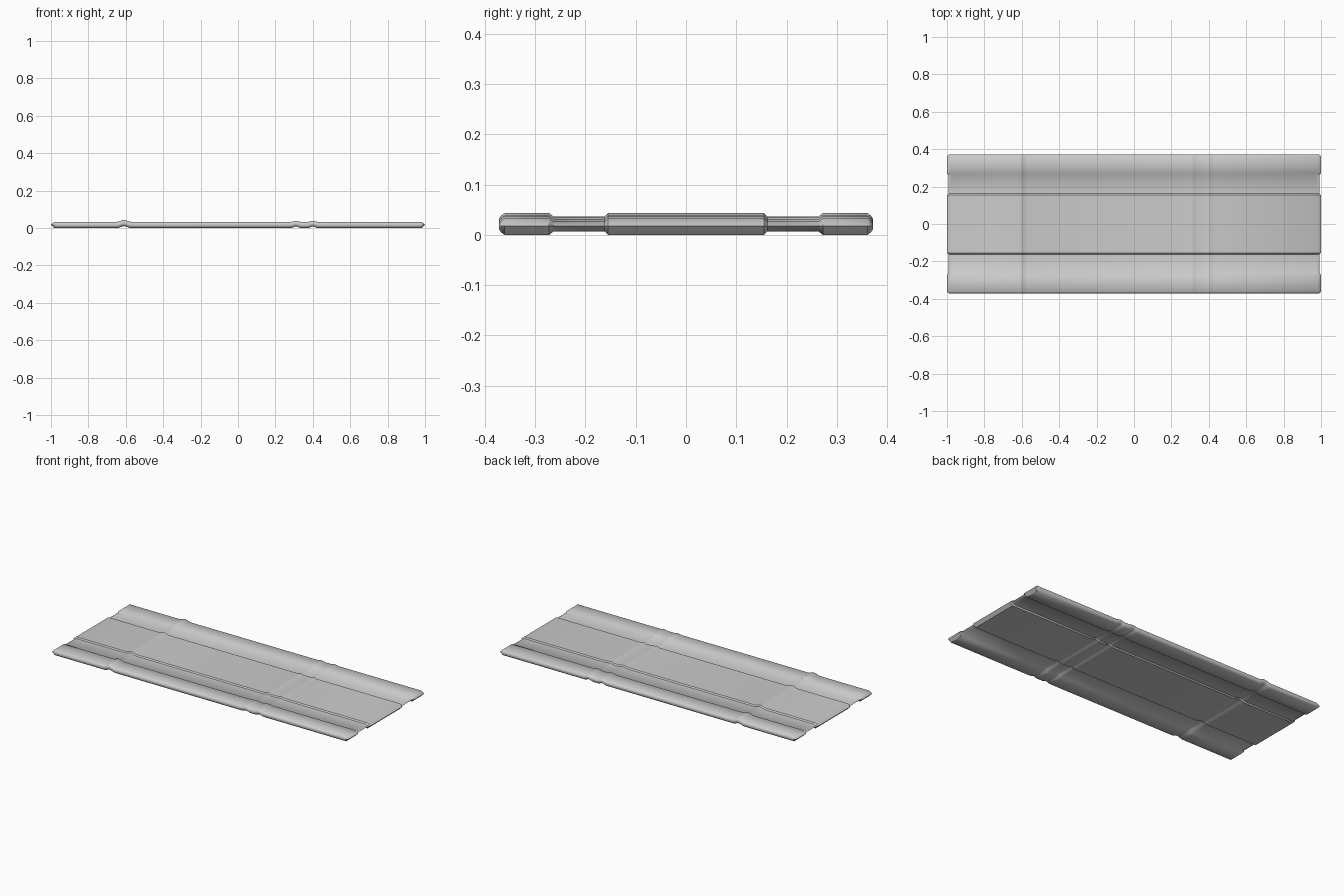
import bpy, bmesh, math

if "Cube" in bpy.data.objects:
    bpy.data.objects.remove(bpy.data.objects["Cube"])

# Long-section features: (centre x, half width, top rise, underside notch)
BUMPS = [(-0.61, 0.038, 0.010, 0.010), (0.31, 0.028, 0.005, 0.008), (0.40, 0.028, 0.005, 0.008)]
TOP, MID = 0.033, 0.018


def section_half(top, inset):
    """Top or underside edge of the long section, running from -x to +x."""
    base = TOP - inset if top else inset
    x_in = inset * 1.3
    pts = [(-0.982 + x_in, base)]
    for cx, hw, rise, notch in BUMPS:
        height = rise if top else notch
        for i in range(9):
            t = i / 4 - 1
            pts.append((cx + hw * t, base + height * (1 + math.cos(math.pi * t)) / 2))
    pts.append((0.982 - x_in, base))
    return pts


def long_section(inset):
    """Closed long section with pointed ends."""
    x_in = inset * 1.3
    return ([(-1 + x_in, MID)] + section_half(True, inset)
            + [(1 - x_in, MID)] + section_half(False, inset)[::-1])


# Half of the cross section: (distance from centre, inset of the surface)
half = [(0.155, 0), (0.162, 0.0065), (0.264, 0.0065), (0.272, 0),
        (0.361, 0), (0.368, 0.005), (0.372, 0.011)]
stations = [(-y, d) for y, d in reversed(half)] + half

# Panel with a raised middle, two grooves and two edge rails
bm = bmesh.new()
rings = [[bm.verts.new((x, y, z)) for x, z in long_section(d)] for y, d in stations]
for a, b in zip(rings, rings[1:]):
    n = len(a)
    for i in range(n):
        j = (i + 1) % n
        bm.faces.new((a[i], a[j], b[j], b[i]))

# Side caps as strips between top and underside
for ring in (rings[0], rings[-1]):
    n = len(ring)
    m = n // 2
    for i in range(m):
        quad = [ring[i], ring[i + 1], ring[(n - i - 1) % n], ring[(n - i) % n]]
        bm.faces.new(list(dict.fromkeys(quad)))
bmesh.ops.recalc_face_normals(bm, faces=bm.faces[:])

mesh = bpy.data.meshes.new("grooved_panel")
bm.to_mesh(mesh)
bm.free()
panel = bpy.data.objects.new("grooved_panel", mesh)
bpy.context.collection.objects.link(panel)
bpy.context.view_layer.objects.active = panel
panel.select_set(True)
bpy.ops.object.shade_smooth_by_angle(angle=math.radians(40))
